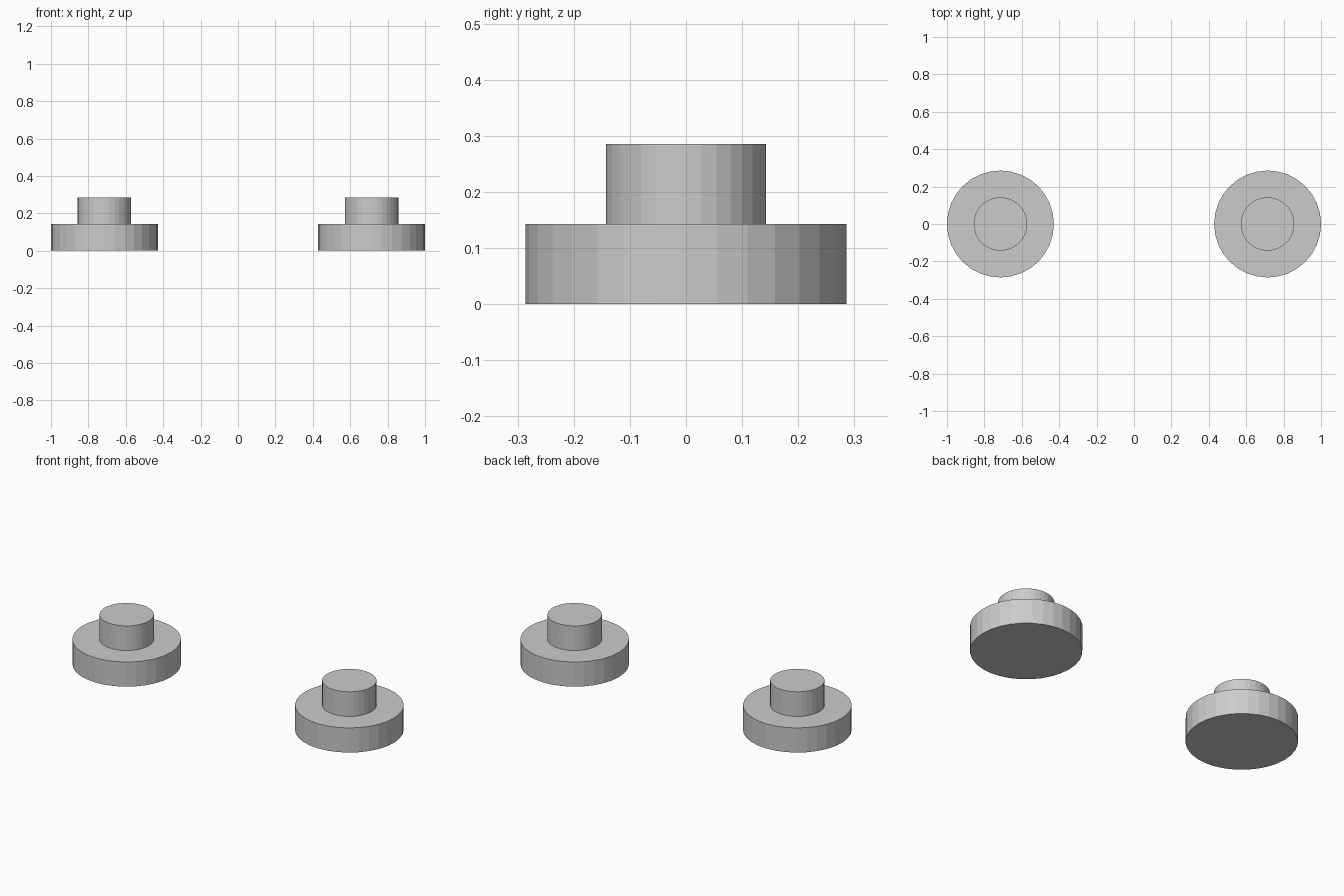
import bpy, bmesh
from math import cos, sin, pi

if "Cube" in bpy.data.objects:
    bpy.data.objects.remove(bpy.data.objects["Cube"])

SIDES = 32
U = 1 / 7            # step size: base radius 2U, knob radius U, each U tall
PROFILE = [(2 * U, 0), (2 * U, U), (U, U), (U, 2 * U)]


def stepped_button(name, x):
    """Round base with a narrower round knob, turned from one profile."""
    bm = bmesh.new()
    rings = [[bm.verts.new((r * cos(2 * pi * i / SIDES), r * sin(2 * pi * i / SIDES), z))
              for i in range(SIDES)] for r, z in PROFILE]
    for low, high in zip(rings, rings[1:]):
        for i in range(SIDES):
            j = (i + 1) % SIDES
            bm.faces.new((low[i], low[j], high[j], high[i]))
    # bottom and top caps
    bm.faces.new(rings[0][::-1])
    bm.faces.new(rings[-1])
    mesh = bpy.data.meshes.new(name)
    bm.to_mesh(mesh)
    bm.free()
    obj = bpy.data.objects.new(name, mesh)
    obj.location.x = x
    bpy.context.collection.objects.link(obj)


# matching pair, left and right
stepped_button("left_stepped_disc", -5 * U)
stepped_button("right_stepped_disc", 5 * U)
